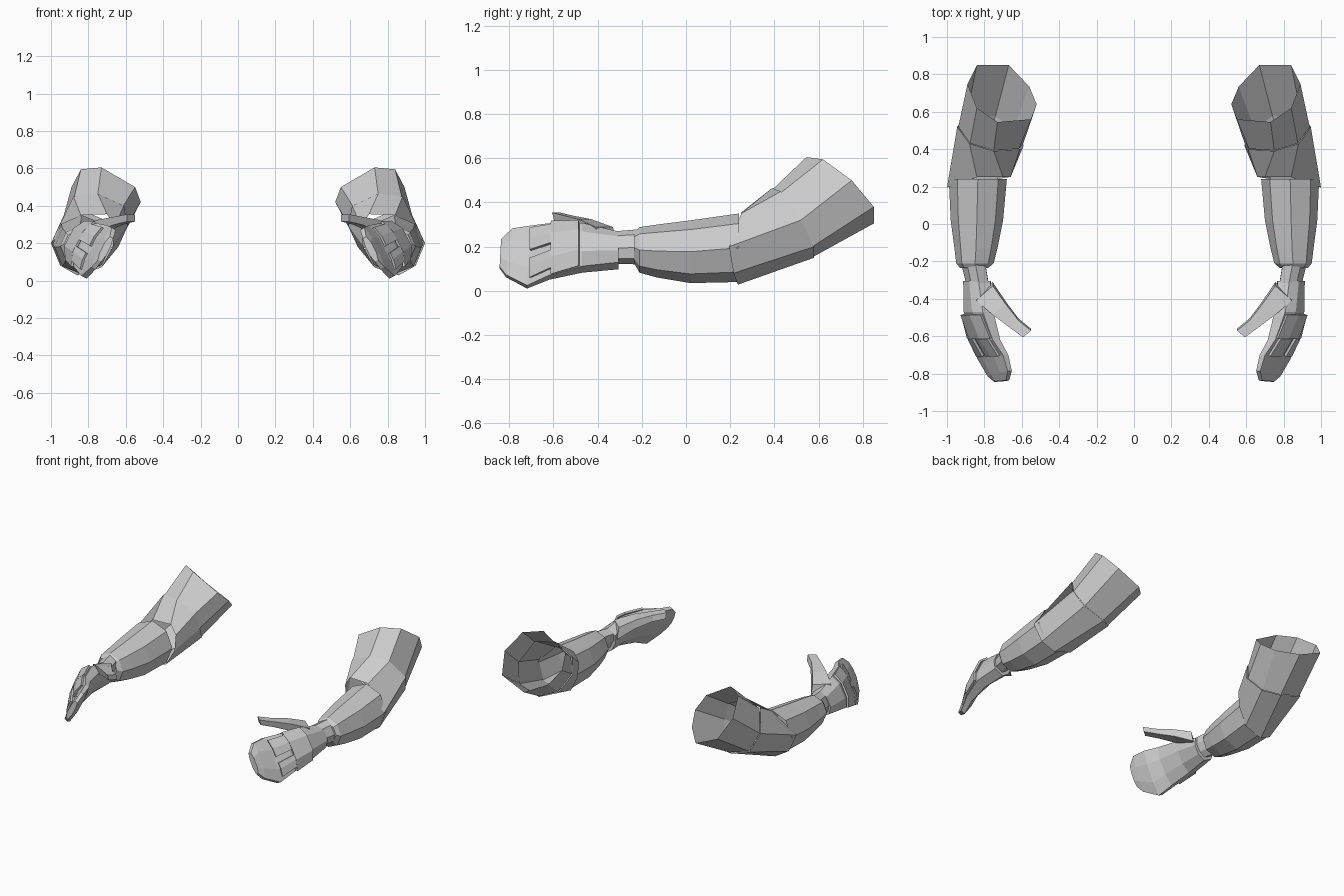
import bpy, bmesh, math
from mathutils import Vector

if "Cube" in bpy.data.objects:
    bpy.data.objects.remove(bpy.data.objects["Cube"])

grey = bpy.data.materials.new("light_grey")
grey.diffuse_color = (0.6, 0.6, 0.6, 1)
grey.use_nodes = True
grey.node_tree.nodes["Principled BSDF"].inputs["Base Color"].default_value = grey.diffuse_color

OCT = [(math.sin(i * math.pi / 4), math.cos(i * math.pi / 4)) for i in range(8)]
BLADE = [(-1, -.5), (-1, .5), (-.45, 1), (.45, 1), (1, .5), (1, -.5), (.4, -.9), (-.4, -.9)]
TILT = math.radians(27)


def section(c, a, b, profile, tilt=0.0, skew=0.0):
    """Cross-section facing y: a = half height, b = half thickness."""
    s, k = math.sin(tilt), math.cos(tilt)
    u, n = Vector((-s, skew, k)), Vector((k, 0, s))
    return [Vector(c) + u * (a * p) + n * (b * q) for p, q in profile]


def loft(name, rings, closed=True, caps=(False, False), thick=0.0):
    """Skin a list of point rings and mirror it to the other arm."""
    bm = bmesh.new()
    vs = [[bm.verts.new(p) for p in r] for r in rings]
    n = len(vs[0])
    for r0, r1 in zip(vs, vs[1:]):
        for i in range(n if closed else n - 1):
            j = (i + 1) % n
            bm.faces.new((r0[i], r0[j], r1[j], r1[i]))
    if caps[0]:
        bm.faces.new(vs[0])
    if caps[1]:
        bm.faces.new(vs[-1])
    bmesh.ops.recalc_face_normals(bm, faces=bm.faces)
    me = bpy.data.meshes.new(name)
    bm.to_mesh(me)
    bm.free()
    me.materials.append(grey)
    ob = bpy.data.objects.new(name, me)
    bpy.context.collection.objects.link(ob)
    if thick:
        mod = ob.modifiers.new("Thickness", 'SOLIDIFY')
        mod.thickness = thick
        mod.offset = 0
    ob.modifiers.new("Mirror", 'MIRROR').use_clip = False
    return ob


# Upper arm sleeve, open at the shoulder
rim = [(.73, .545, .605), (.84, .62, .595), (.89, .75, .50), (.84, .85, .38),
       (.67, .85, .305), (.56, .735, .345), (.52, .64, .42), (.55, .56, .50)]
bend = [(.75, .39, .465), (.88, .43, .45), (.945, .52, .32), (.90, .58, .20),
        (.74, .58, .15), (.64, .51, .18), (.59, .42, .29), (.61, .40, .40)]
elbow = [(.70, .25, .355), (.84, .25, .35), (1.0, .195, .20), (.95, .215, .08),
         (.86, .235, .028), (.73, .24, .07), (.67, .25, .18), (.66, .25, .29)]
mid = sum((Vector(p) for p in bend), Vector()) / 8
inner_bend = [mid + (Vector(p) - mid) * .97 for p in bend]
loft("upper_arm", [rim, inner_bend])

# Elbow sleeve
loft("elbow", [bend, elbow])

# Forearm sleeve
fore = [((.835, .24, .195), .155, .155), ((.84, .02, .177), .142, .14),
        ((.845, -.13, .18), .12, .115), ((.85, -.21, .185), .103, .1),
        ((.855, -.235, .195), .07, .075)]
loft("forearm", [section(c, a, b, OCT) for c, a, b in fore], caps=(False, True))

# Wrist
loft("wrist", [section((.86, -.19, .2), .075, .06, BLADE, TILT),
               section((.83, -.34, .195), .068, .055, BLADE, TILT)], caps=(True, True))

# Hand: cuff, palm and joined fingers curling inward
hand = [((.835, -.305, .183), .078, .07, 0), ((.83, -.47, .195), .11, .065, 0),
        ((.795, -.62, .178), .132, .045, 0), ((.755, -.71, .153), .152, .032, .06),
        ((.718, -.80, .172), .118, .025, .12), ((.708, -.84, .168), .07, .02, .05)]
loft("hand", [section(c, a, b, BLADE, TILT, s) for c, a, b, s in hand], caps=(True, True))


# Armour plates on the back of the hand
def plate(name, stations, profile):
    loft(name, [section(c, a, b, profile, TILT) for c, a, b in stations],
         closed=False, thick=.014)


plate("knuckle_guard", [((.83, -.485, .195), .113, .07), ((.798, -.61, .18), .133, .053)],
      [(-1, .6), (-.45, 1.1), (.45, 1.1), (1, .6)])
fingers = [((.798, -.61, .18), .133, .053), ((.757, -.705, .155), .152, .038)]
plate("upper_finger_guard", fingers, [(.08, 1.1), (.45, 1.1), (.85, .75)])
plate("lower_finger_guard", fingers, [(-.2, 1.1), (-.45, 1.1), (-.8, .8)])

# Thumb pointing inward and forward
rings = []
for c, w, h in [((.80, -.36, .25), .06, .04), ((.72, -.45, .295), .045, .03),
                ((.64, -.53, .32), .03, .022), ((.572, -.583, .335), .028, .02)]:
    side, up = Vector((.75, -.65, 0)), Vector((0, -.25, .97))
    rings.append([Vector(c) + side * (w * i) + up * (h * j)
                  for i, j in ((-1, -1), (1, -1), (1, 1), (-1, 1))])
loft("thumb", rings, caps=(True, True))
